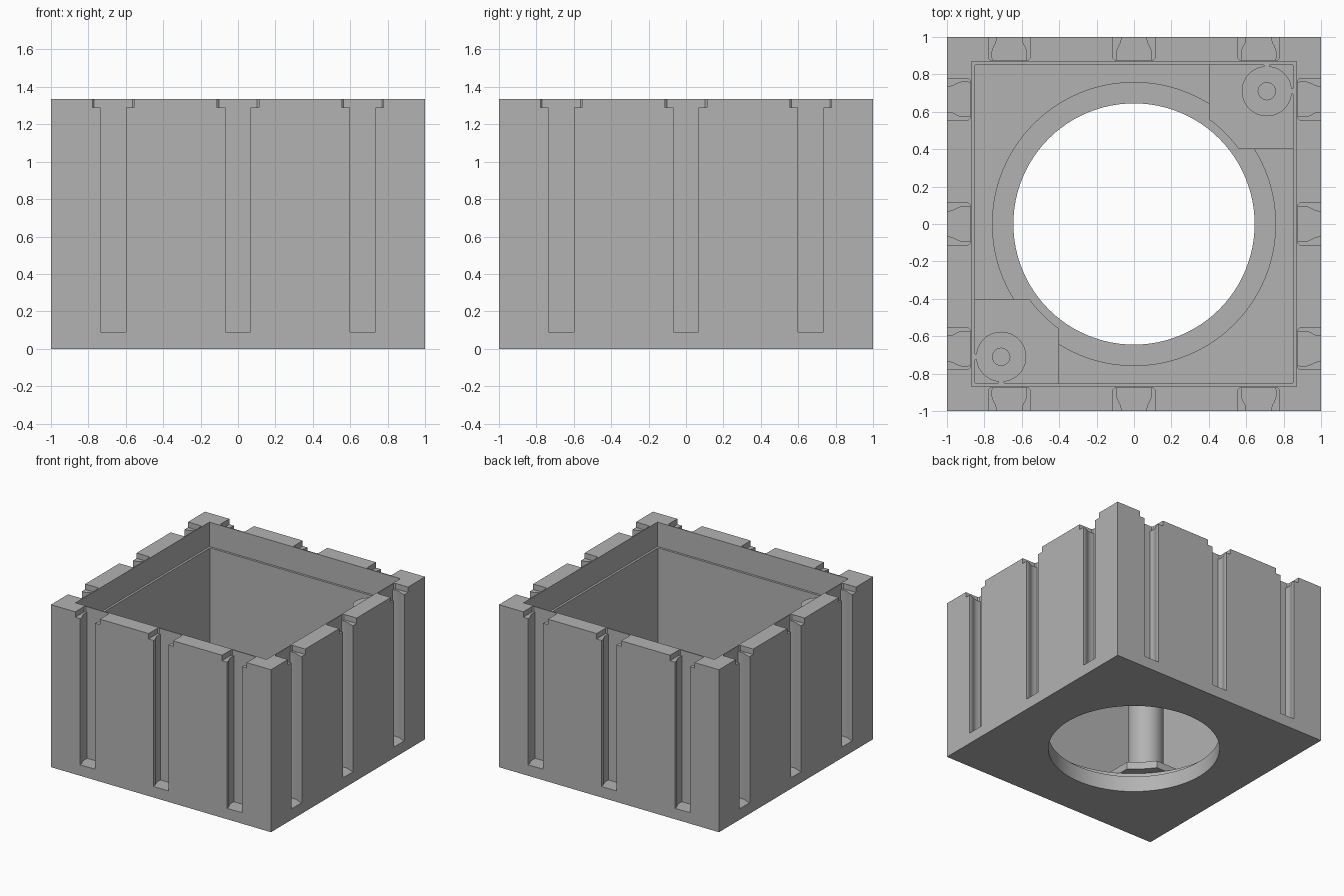
import bpy, bmesh, math
from mathutils import Matrix

if "Cube" in bpy.data.objects:
    bpy.data.objects.remove(bpy.data.objects["Cube"], do_unlink=True)

HEIGHT, FLOOR, LEDGE, LIP = 1.335, 0.22, 0.13, 1.135
INNER, RIM = 0.85, 0.868
BORE, COUNTERBORE = 0.645, 0.757
POST, POST_R = 0.71, 0.134
ABOVE = HEIGHT + 0.1

grey = bpy.data.materials.new("matte grey")
grey.use_nodes = True
grey.diffuse_color = (0.45, 0.45, 0.45, 1)
grey.node_tree.nodes["Principled BSDF"].inputs["Base Color"].default_value = (0.45, 0.45, 0.45, 1)


def add_prism(bm, points, z0, z1, matrix=Matrix()):
    """Extrude a plan outline from z0 up to z1."""
    face = bm.faces.new([bm.verts.new(matrix @ Matrix.Translation((x, y, z0)).translation)
                         for x, y in points])
    top = bmesh.ops.extrude_face_region(bm, geom=[face])["geom"]
    bmesh.ops.translate(bm, vec=(0, 0, z1 - z0),
                        verts=[g for g in top if isinstance(g, bmesh.types.BMVert)])


def make(name, prisms):
    """Make one object out of (points, z0, z1[, matrix]) prisms."""
    bm = bmesh.new()
    for prism in prisms:
        add_prism(bm, *prism)
    bmesh.ops.recalc_face_normals(bm, faces=bm.faces)
    mesh = bpy.data.meshes.new(name)
    bm.to_mesh(mesh)
    bm.free()
    mesh.materials.append(grey)
    obj = bpy.data.objects.new(name, mesh)
    bpy.context.collection.objects.link(obj)
    return obj


def square(h):
    return [(-h, -h), (h, -h), (h, h), (-h, h)]


def circle(r, n, cx=0, cy=0):
    return [(cx + r * math.cos(math.tau * i / n), cy + r * math.sin(math.tau * i / n))
            for i in range(n)]


def cut(obj, cutter):
    """Subtract the cutter and discard it."""
    cutter.hide_render = True
    mod = obj.modifiers.new("cut", "BOOLEAN")
    mod.operation, mod.solver, mod.object = "DIFFERENCE", "EXACT", cutter
    bpy.context.view_layer.objects.active = obj
    bpy.ops.object.modifier_apply(modifier=mod.name)
    bpy.data.objects.remove(cutter, do_unlink=True)


def smooth(obj):
    bpy.ops.object.select_all(action="DESELECT")
    obj.select_set(True)
    bpy.context.view_layer.objects.active = obj
    bpy.ops.object.shade_smooth_by_angle(angle=math.radians(30))


# Housing: open box with a rim step and a stepped round opening in the floor
housing = make("housing", [(square(1), 0, HEIGHT)])
cut(housing, make("cavity_cutter", [(square(INNER), FLOOR, ABOVE)]))
cut(housing, make("rim_cutter", [(square(RIM), LIP, ABOVE)]))
cut(housing, make("recess_cutter", [(circle(COUNTERBORE, 96), LEDGE, FLOOR + 0.1)]))
cut(housing, make("bore_cutter", [(circle(BORE, 96), -0.1, FLOOR + 0.1)]))

# Outer wall channels: narrow mouth, wider rounded inside, and a notch at the top
half = [(0.068, -1.1), (0.068, -0.985), (0.072, -0.968), (0.082, -0.95),
        (0.09, -0.93), (0.093, -0.91), (0.09, -0.876)]
channel = half + [(-x, y) for x, y in reversed(half)]
notch = [(-0.112, -1.1), (0.112, -1.1), (0.112, -0.886), (0.102, -0.876),
         (-0.102, -0.876), (-0.112, -0.886)]
places = [Matrix.Rotation(side * math.pi / 2, 4, "Z") @ Matrix.Translation((x, 0, 0))
          for side in range(4) for x in (-0.667, 0, 0.667)]
cut(housing, make("channel_cutter", [(channel, 0.09, ABOVE, m) for m in places]))
cut(housing, make("notch_cutter", [(notch, 1.29, ABOVE, m) for m in places]))
smooth(housing)

# Screw corners: a bracket with an arc-cut corner, and a drilled post tied to the walls
ARC = 0.688
start = math.acos(0.4 / ARC)
end = math.pi / 2 - start
bracket = [(INNER, 0.4), (INNER, INNER), (0.4, INNER)]
bracket += [(ARC * math.cos(start + (end - start) * i / 8),
             ARC * math.sin(start + (end - start) * i / 8)) for i in range(9)]
web = [(POST - 0.015, POST + 0.12), (POST + 0.015, POST + 0.12),
       (POST + 0.015, INNER), (POST - 0.015, INNER)]
for corner, turn in (("back_left", 0), ("front_right", math.pi)):
    spin = Matrix.Rotation(turn, 4, "Z")
    smooth(make(corner + "_bracket", [(bracket, FLOOR, 0.28, spin)]))
    post = make(corner + "_post", [(circle(POST_R, 48, POST, POST), 0.28, LIP, spin)])
    cut(post, make("screw_hole_cutter", [(circle(0.046, 32, POST, POST), 0.5, ABOVE, spin)]))
    smooth(post)
    make(corner + "_post_webs", [(web, 0.28, LIP, spin),
                                 ([(y, x) for x, y in web], 0.28, LIP, spin)])
